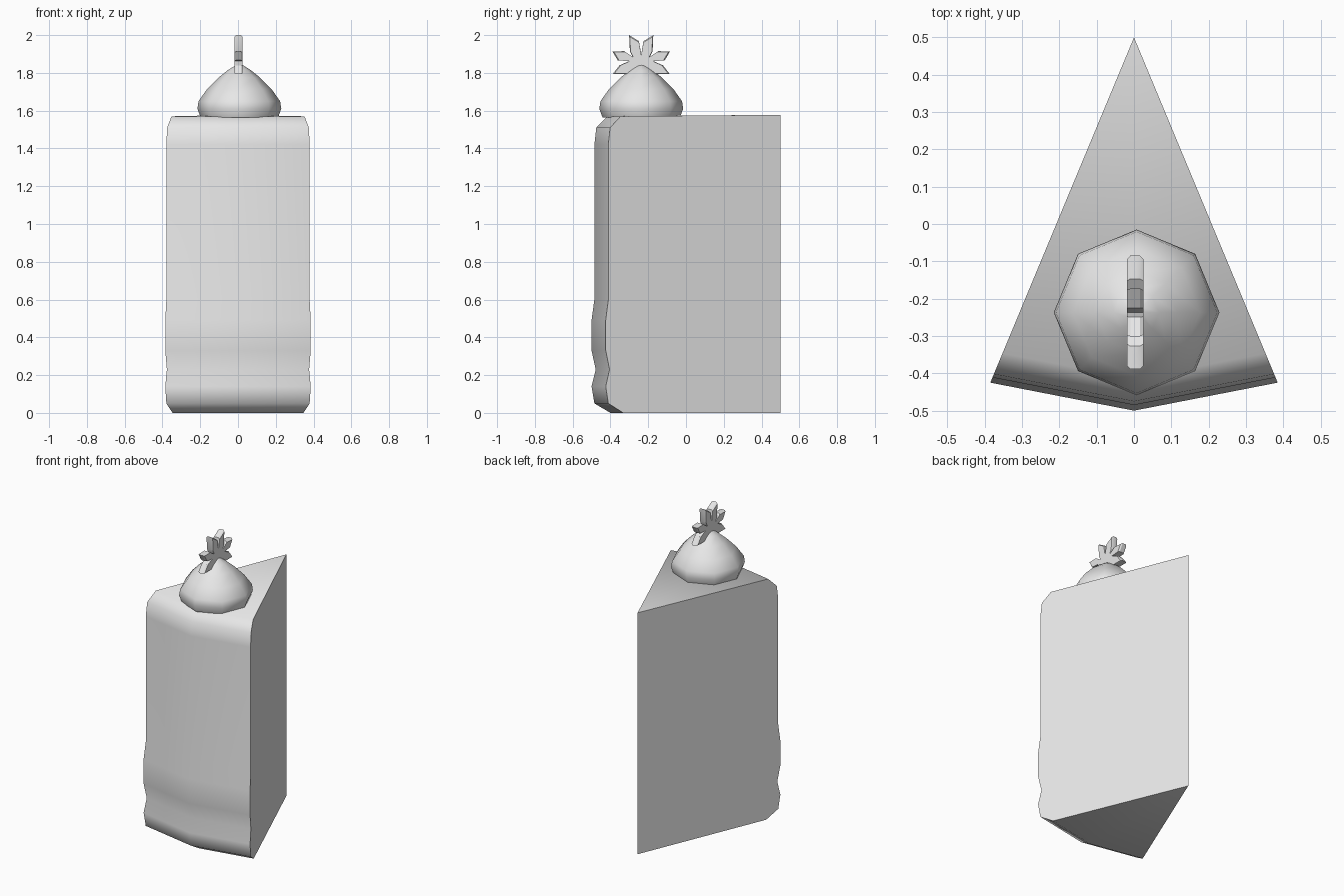
import bpy, bmesh, math

cube = bpy.data.objects.get("Cube")
if cube:
    bpy.data.objects.remove(cube, do_unlink=True)

grey = bpy.data.materials.new("plain_grey")
grey.use_nodes = True
grey.diffuse_color = (0.8, 0.8, 0.8, 1)
grey.node_tree.nodes["Principled BSDF"].inputs["Base Color"].default_value = (0.8, 0.8, 0.8, 1)


def build(name, bm, angle):
    """Turn a bmesh into a shaded object."""
    bmesh.ops.remove_doubles(bm, verts=bm.verts, dist=0.0001)
    bmesh.ops.recalc_face_normals(bm, faces=bm.faces)
    mesh = bpy.data.meshes.new(name)
    bm.to_mesh(mesh)
    bm.free()
    mesh.materials.append(grey)
    obj = bpy.data.objects.new(name, mesh)
    bpy.context.collection.objects.link(obj)
    bpy.ops.object.select_all(action='DESELECT')
    obj.select_set(True)
    bpy.context.view_layer.objects.active = obj
    bpy.ops.object.shade_smooth_by_angle(angle=math.radians(angle))
    return obj


def loft(name, rings, angle):
    """Skin a stack of closed rings and cap both ends."""
    bm = bmesh.new()
    loops = [[bm.verts.new(p) for p in ring] for ring in rings]
    for a, b in zip(loops, loops[1:]):
        for i in range(len(a)):
            j = (i + 1) % len(a)
            bm.faces.new((a[i], a[j], b[j], b[i]))
    bm.faces.new(loops[0])
    bm.faces.new(loops[-1])
    return build(name, bm, angle)


# Wedge slice: rim profile (reach from the back point, height) on two front panels
profile = [(0.90, 0), (0.985, 0.05), (1.0, 0.14), (0.978, 0.23), (1.0, 0.33),
           (1.0, 0.49), (0.985, 0.6), (0.985, 1.42), (0.975, 1.51), (0.915, 1.57)]
bm = bmesh.new()
columns = []
for x, y in ((-0.385, -0.925), (0, -1.0), (0.385, -0.925)):
    columns.append([bm.verts.new((x * r, 0.5 + y * r, z)) for r, z in profile])
low = bm.verts.new((0, 0.5, 0))
high = bm.verts.new((0, 0.5, 1.578))
left, middle, right = columns
for a, b in ((left, middle), (middle, right)):
    for i in range(len(profile) - 1):
        bm.faces.new((a[i], b[i], b[i + 1], a[i + 1]))
    bm.faces.new((a[-1], b[-1], high))
    bm.faces.new((a[0], b[0], low))
for side in (left, right):
    bm.faces.new(side + [high, low])
build("slice", bm, 50)

# Eight-sided pointed dollop on top
CX, CY = 0.007, -0.237
dollop = [(0.205, 1.565), (0.222, 1.61), (0.216, 1.65), (0.17, 1.715),
          (0.11, 1.775), (0.06, 1.815), (0.02, 1.84), (0.003, 1.846)]
loft("dollop", [[(CX + r * math.cos(k * math.pi / 4), CY + r * math.sin(k * math.pi / 4), z)
                 for k in range(8)] for r, z in dollop], 50)

# Six-leaf sprig: half outline mirrored, thick plate with chamfered tips
half = [(0.012, 1.968), (0.064, 2.0), (0.06, 1.915), (0.045, 1.885), (0.09, 1.915),
        (0.152, 1.913), (0.125, 1.867), (0.065, 1.862), (0.115, 1.84), (0.152, 1.793)]
outline = [(0, 1.897)] + half + [(-y, z) for y, z in reversed(half)]
layers = [(-0.022, 0.94), (-0.013, 1), (0.013, 1), (0.022, 0.94)]
loft("leaf_sprig", [[(0.003 + x, CY + y * s, 1.85 + (z - 1.85) * s) for y, z in outline]
                    for x, s in layers], 25)
